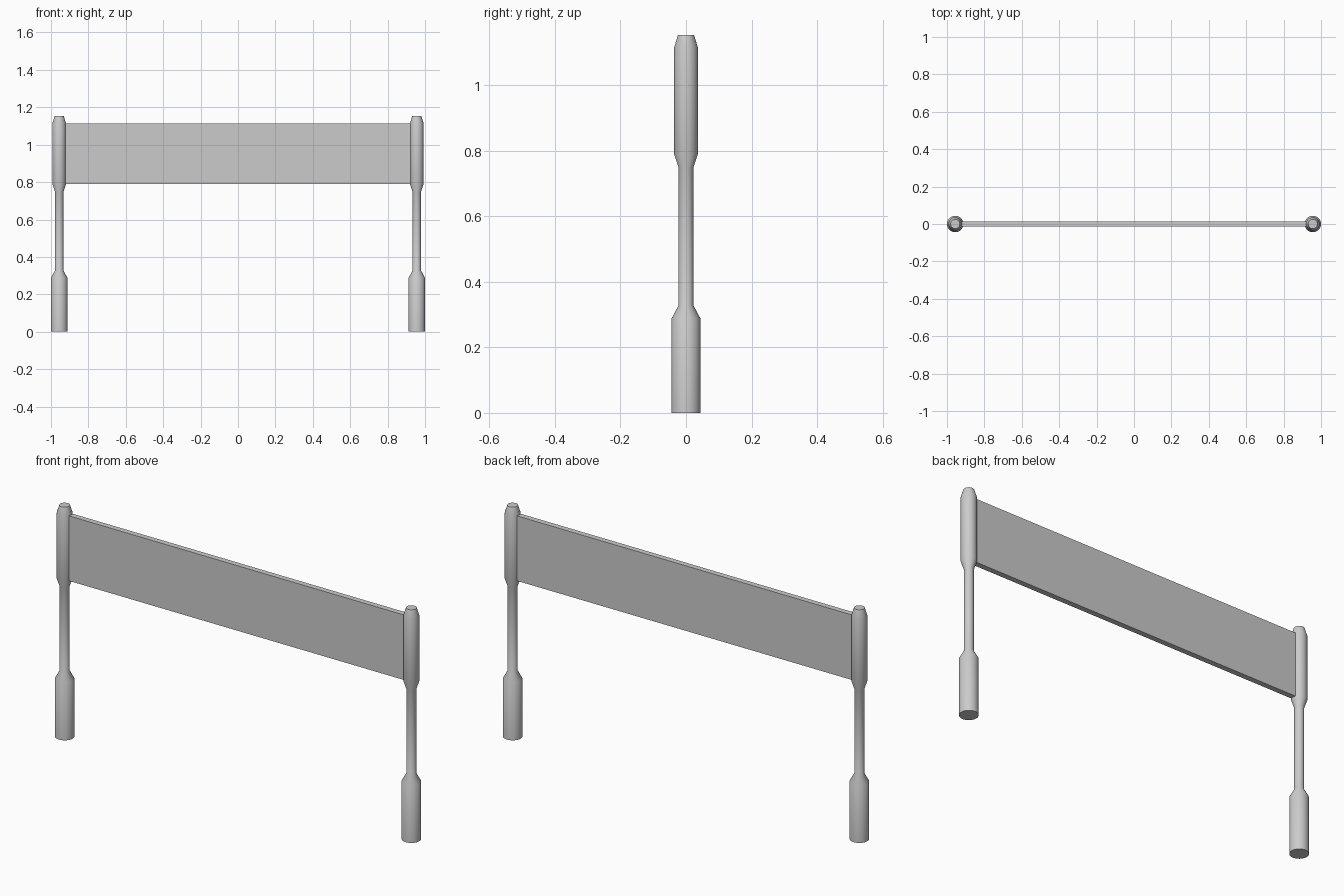
import bpy, bmesh, math

if "Cube" in bpy.data.objects:
    bpy.data.objects.remove(bpy.data.objects["Cube"])

# Lathed post profile: (radius, height)
PROFILE = [(0.044, 0), (0.044, 0.288), (0.0225, 0.328), (0.0225, 0.748),
           (0.036, 0.788), (0.036, 1.115), (0.0245, 1.153)]
POST_X = 0.956
SIDES = 32


def make_object(name, bm, smooth=False):
    bmesh.ops.recalc_face_normals(bm, faces=bm.faces)
    mesh = bpy.data.meshes.new(name)
    bm.to_mesh(mesh)
    bm.free()
    ob = bpy.data.objects.new(name, mesh)
    bpy.context.collection.objects.link(ob)
    if smooth:
        bpy.ops.object.select_all(action='DESELECT')
        ob.select_set(True)
        bpy.context.view_layer.objects.active = ob
        bpy.ops.object.shade_smooth_by_angle(angle=math.radians(30))
    return ob


def post(name, x):
    bm = bmesh.new()
    rings = []
    for r, z in PROFILE:
        rings.append([bm.verts.new((x + r * math.cos(a), r * math.sin(a), z))
                      for a in (2 * math.pi * i / SIDES for i in range(SIDES))])
    for lo, hi in zip(rings, rings[1:]):
        for i in range(SIDES):
            j = (i + 1) % SIDES
            bm.faces.new((lo[i], lo[j], hi[j], hi[i]))
    bm.faces.new(rings[0])
    bm.faces.new(rings[-1])
    return make_object(name, bm, True)


# Turned posts at both ends
post("left_post", -POST_X)
post("right_post", POST_X)

# Flat board spanning between the posts
bm = bmesh.new()
bmesh.ops.create_cube(bm, size=1)
bmesh.ops.scale(bm, vec=(2 * POST_X - 0.03, 0.028, 0.324), verts=bm.verts)
bmesh.ops.translate(bm, vec=(0, 0, 0.951), verts=bm.verts)
make_object("board", bm)
